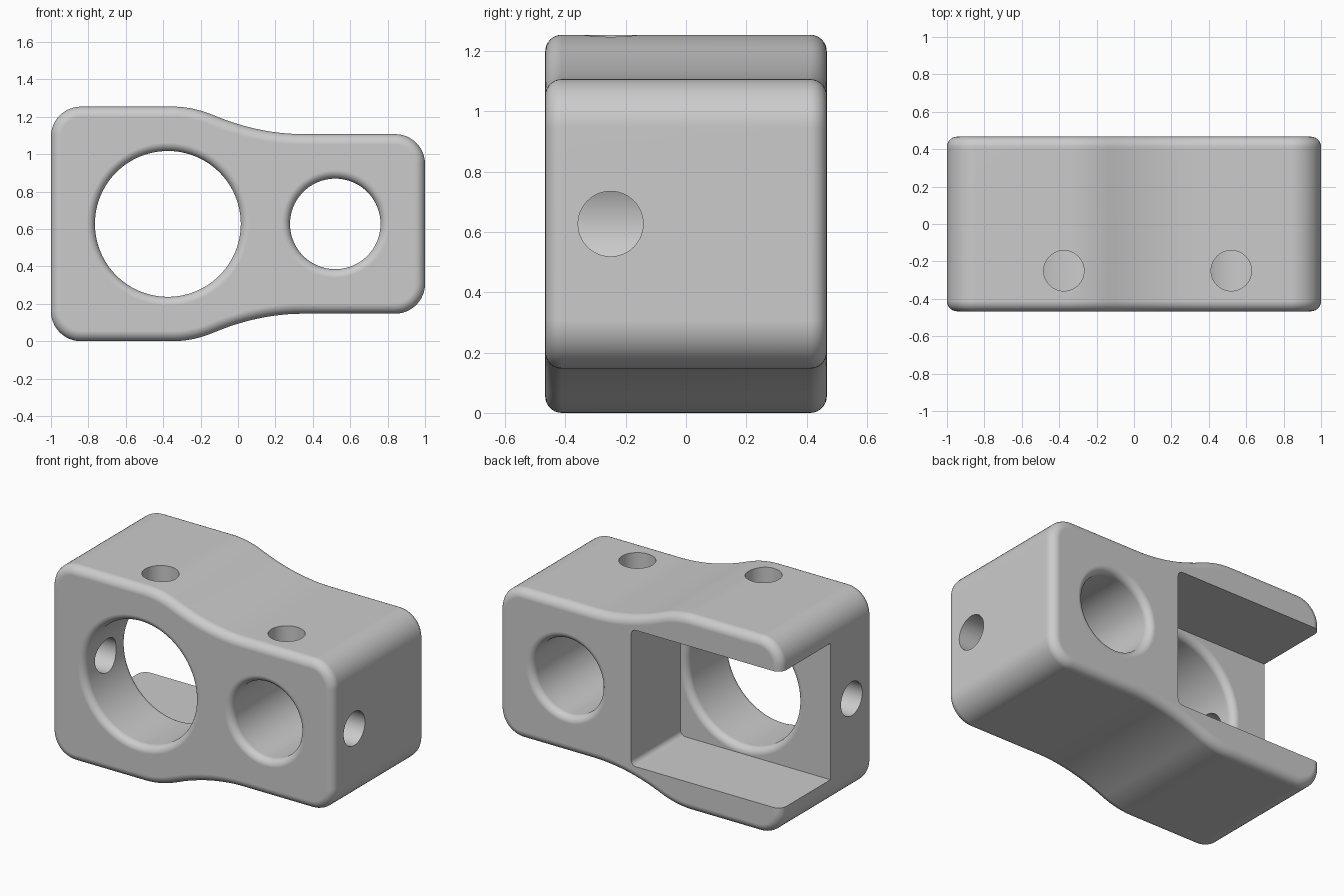
import bpy, bmesh, math
from mathutils import Matrix, Vector

cube = bpy.data.objects.get("Cube")
if cube:
    bpy.data.objects.remove(cube, do_unlink=True)

MID = 0.627            # height of the bore axes
HALF_Y = 0.467         # half depth of the block
FLOOR_Y = -0.035       # slot floor
CROSS_Y = -0.25        # centre line of the cross holes
BIG_X, BIG_R = -0.375, 0.39
SMALL_X, SMALL_R = 0.52, 0.242
FILLET = 0.045

grey = bpy.data.materials.new("light_grey")
grey.use_nodes = True
colour = (0.6, 0.6, 0.6, 1)
grey.diffuse_color = colour
grey.node_tree.nodes["Principled BSDF"].inputs["Base Color"].default_value = colour


def make_object(name, bm):
    bmesh.ops.recalc_face_normals(bm, faces=bm.faces)
    mesh = bpy.data.meshes.new(name)
    bm.to_mesh(mesh)
    bm.free()
    mesh.materials.append(grey)
    obj = bpy.data.objects.new(name, mesh)
    bpy.context.collection.objects.link(obj)
    return obj


def extrude_profile(name, points, y0, y1):
    bm = bmesh.new()
    face = bm.faces.new([bm.verts.new((x, y0, z)) for x, z in points])
    ext = bmesh.ops.extrude_face_region(bm, geom=[face])
    moved = [v for v in ext["geom"] if isinstance(v, bmesh.types.BMVert)]
    bmesh.ops.translate(bm, verts=moved, vec=(0, y1 - y0, 0))
    return make_object(name, bm)


def corner(cx, cz, r, start, steps=12):
    """Quarter arc running clockwise from the start angle in degrees."""
    angles = [math.radians(start - 90 * i / steps) for i in range(steps + 1)]
    return [(cx + r * math.cos(a), cz + r * math.sin(a)) for a in angles]


def shoulder(steps=12):
    """S-curve from the tall end down to the short end."""
    x0, x1, x2 = -0.35, -0.13, 0.35
    top, low = MID, 0.48
    drop = (top - low) / (x2 - x0)
    first = [x0 + (x1 - x0) * i / steps for i in range(steps)]
    second = [x1 + (x2 - x1) * i / steps for i in range(steps + 1)]
    return ([(x, top - drop * (x - x0) ** 2 / (x1 - x0)) for x in first] +
            [(x, low + drop * (x2 - x) ** 2 / (x2 - x1)) for x in second])


def bore_cutter(name, x, r, y0, y1, over0, over1):
    """Lathed cutter whose ends flare out with a rounded lip."""
    arc = [math.radians(90 * i / 8) for i in range(9)]
    lip = [(r + FILLET * (1 - math.cos(a)), FILLET * (1 - math.sin(a))) for a in arc]
    rim = r + FILLET
    prof = [(0, y0 - over0), (rim, y0 - over0)]
    prof += [(q, y0 + d) for q, d in reversed(lip)]
    prof += [(q, y1 - d) for q, d in lip]
    prof += [(rim, y1 + over1), (0, y1 + over1)]
    bm = bmesh.new()
    verts = [bm.verts.new((q, y, 0)) for q, y in prof]
    edges = [bm.edges.new(pair) for pair in zip(verts, verts[1:])]
    bmesh.ops.spin(bm, geom=verts + edges, cent=(0, 0, 0), axis=(0, 1, 0),
                   angle=math.tau, steps=96, use_duplicate=False)
    bmesh.ops.remove_doubles(bm, verts=bm.verts, dist=0.00001)
    bmesh.ops.translate(bm, verts=bm.verts, vec=(x, 0, MID))
    return make_object(name, bm)


def hole_cutter(name, start, end):
    """Straight round cutter between two points."""
    a, b = Vector(start), Vector(end)
    turn = (b - a).to_track_quat("Z", "Y").to_matrix().to_4x4()
    bm = bmesh.new()
    bmesh.ops.create_cone(bm, cap_ends=True, segments=48, radius1=0.108, radius2=0.108,
                          depth=(b - a).length, matrix=Matrix.Translation((a + b) / 2) @ turn)
    return make_object(name, bm)


# Block outline: upper half, then mirrored for the lower half
R = 0.16
upper = corner(R - 1, MID - R, R, 180) + shoulder() + corner(1 - R, 0.48 - R, R, 90)
outline = [(x, MID + z) for x, z in upper] + [(x, MID - z) for x, z in reversed(upper)]
block = extrude_profile("clamp_block", outline, -HALF_Y, HALF_Y)
bevel = block.modifiers.new("rounded_rims", "BEVEL")
bevel.width = 0.055
bevel.segments = 8
bevel.limit_method = "ANGLE"
bevel.angle_limit = math.radians(45)

# Open slot at the back of the tall end
wall, half, r = BIG_X + BIG_R + FILLET + 0.003, BIG_R + FILLET + 0.002, 0.035
slot = ([(-1.2, MID + half)] + corner(wall - r, MID + half - r, r, 90, 6) +
        corner(wall - r, MID - half + r, r, 0, 6) + [(-1.2, MID - half)])

cutters = [
    extrude_profile("slot_cutter", slot, FLOOR_Y, 0.7),
    bore_cutter("large_bore_cutter", BIG_X, BIG_R, -HALF_Y, FLOOR_Y, 0.1, 0.001),
    bore_cutter("small_bore_cutter", SMALL_X, SMALL_R, -HALF_Y, HALF_Y, 0.1, 0.1),
]

# Cross holes from the top and from both ends into the bores
for label, x, end in (("large", BIG_X, -1.2), ("small", SMALL_X, 1.2)):
    centre = (x, CROSS_Y, MID)
    cutters.append(hole_cutter(label + "_top_hole_cutter", centre, (x, CROSS_Y, 1.5)))
    cutters.append(hole_cutter(label + "_end_hole_cutter", centre, (end, CROSS_Y, MID)))

for cutter in cutters:
    cut = block.modifiers.new(cutter.name, "BOOLEAN")
    cut.operation = "DIFFERENCE"
    cut.solver = "EXACT"
    cut.object = cutter

# Bake the cuts and drop the cutters
bpy.context.view_layer.update()
graph = bpy.context.evaluated_depsgraph_get()
baked = bpy.data.meshes.new_from_object(block.evaluated_get(graph))
block.modifiers.clear()
block.data = baked
for cutter in cutters:
    bpy.data.objects.remove(cutter, do_unlink=True)

# Smooth fillets and flat faces
bpy.ops.object.select_all(action="DESELECT")
block.select_set(True)
bpy.context.view_layer.objects.active = block
bpy.ops.object.shade_smooth_by_angle(angle=math.radians(30))
weighted = block.modifiers.new("clean_normals", "WEIGHTED_NORMAL")
weighted.keep_sharp = True
